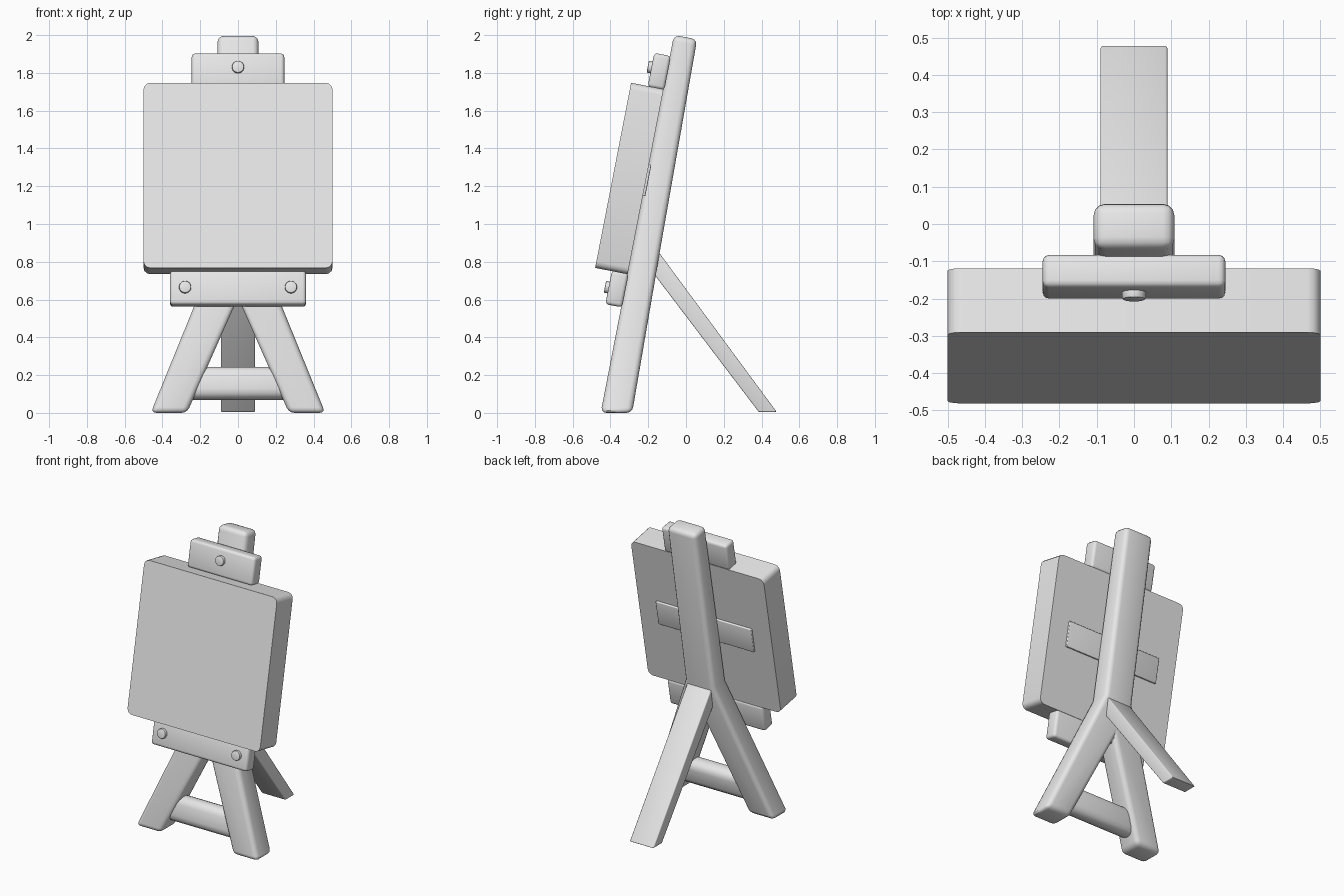
import bpy, bmesh, math
from mathutils import Matrix, Vector

cube = bpy.data.objects.get("Cube")
if cube:
    bpy.data.objects.remove(cube, do_unlink=True)

grey = bpy.data.materials.new("plain_grey")
grey.use_nodes = True
colour = (0.8, 0.8, 0.8, 1)
grey.diffuse_color = colour
grey.node_tree.nodes["Principled BSDF"].inputs["Base Color"].default_value = colour

# Leaning frame: local y = 0 is the front plane of the post
LEAN = Matrix.Translation((0, -0.452, 0)) @ Matrix.Rotation(math.radians(-11), 4, 'X')


def finish(name, bm, bevel=0, segments=3, only=None, matrix=None):
    """Bevel sharp edges, then turn the mesh into a smooth shaded object."""
    bmesh.ops.recalc_face_normals(bm, faces=bm.faces)
    if bevel:
        edges = [e for e in bm.edges if e.calc_face_angle(0) > math.radians(30)
                 and (only is None or only(e))]
        bmesh.ops.bevel(bm, geom=edges, offset=bevel, segments=segments,
                        profile=0.5, affect='EDGES', clamp_overlap=True)
    if matrix:
        bm.transform(matrix)
    mesh = bpy.data.meshes.new(name)
    bm.to_mesh(mesh)
    bm.free()
    mesh.materials.append(grey)
    obj = bpy.data.objects.new(name, mesh)
    bpy.context.collection.objects.link(obj)
    bpy.ops.object.select_all(action='DESELECT')
    obj.select_set(True)
    bpy.context.view_layer.objects.active = obj
    bpy.ops.object.shade_smooth_by_angle(angle=math.radians(40))
    return obj


def lean_box(name, half_x, y0, y1, z0, z1, bevel, only=None):
    """Box in the leaning frame, centred on x."""
    bm = bmesh.new()
    bmesh.ops.create_cube(bm, size=1)
    bm.transform(Matrix.Translation((0, (y0 + y1) / 2, (z0 + z1) / 2))
                 @ Matrix.Diagonal((2 * half_x, y1 - y0, z1 - z0, 1)))
    return finish(name, bm, bevel, only=only, matrix=LEAN)


def prism(name, front, back, bevel):
    """Solid between two matching outlines."""
    bm = bmesh.new()
    a = [bm.verts.new(p) for p in front]
    b = [bm.verts.new(p) for p in back]
    bm.faces.new(a)
    bm.faces.new(b[::-1])
    for i in range(len(a)):
        j = (i + 1) % len(a)
        bm.faces.new((a[i], b[i], b[j], a[j]))
    return finish(name, bm, bevel)


# Post that forks into two front legs, thinner towards the top
right_half = [(0.27, 0), (0.462, 0), (0.108, 0.87), (0.108, 2.0)]
outline = [(0, 0.61)] + right_half + [(-x, z) for x, z in reversed(right_half)]
front = [(x, -0.452 + 0.194 * z, z) for x, z in outline]
back = [(x, -0.285 + 0.172 * z, z - (0.022 if z > 1.9 else 0)) for x, z in outline]
prism("post_and_front_legs", front, back, 0.03)

# Straight rear leg
side = [(-0.2, 0.775), (0.385, 0.005), (0.48, 0.005), (-0.145, 0.852)]
prism("rear_leg", [(0.09, y, z) for y, z in side], [(-0.09, y, z) for y, z in side], 0.006)

# Rounded crossbar between the front legs
lean_box("crossbar", 0.29, 0.015, 0.135, 0.085, 0.26, 0.05)

# Thick board with rounded outer corners only
lean_box("board", 0.5, -0.175, 0, 0.748, 1.746, 0.035,
         only=lambda e: abs((e.verts[0].co - e.verts[1].co).normalized().y) > 0.9)
lean_box("back_strip", 0.36, -0.01, 0.013, 1.17, 1.34, 0.005)

# Ledge and clamp that hold the board
lean_box("ledge", 0.36, -0.085, 0.005, 0.57, 0.752, 0.018)
lean_box("clamp", 0.245, -0.085, 0.005, 1.742, 1.925, 0.018)

# Round screw heads
for name, x, z in (("clamp_screw", 0, 1.847), ("ledge_screw_left", 0.28, 0.66),
                   ("ledge_screw_right", -0.28, 0.66)):
    bm = bmesh.new()
    bmesh.ops.create_cone(bm, cap_ends=True, segments=24, radius1=0.032, radius2=0.032, depth=0.04)
    place = Matrix.Translation((x, -0.085, z)) @ Matrix.Rotation(math.pi / 2, 4, 'X')
    finish(name, bm, 0.005, 2, matrix=LEAN @ place)
